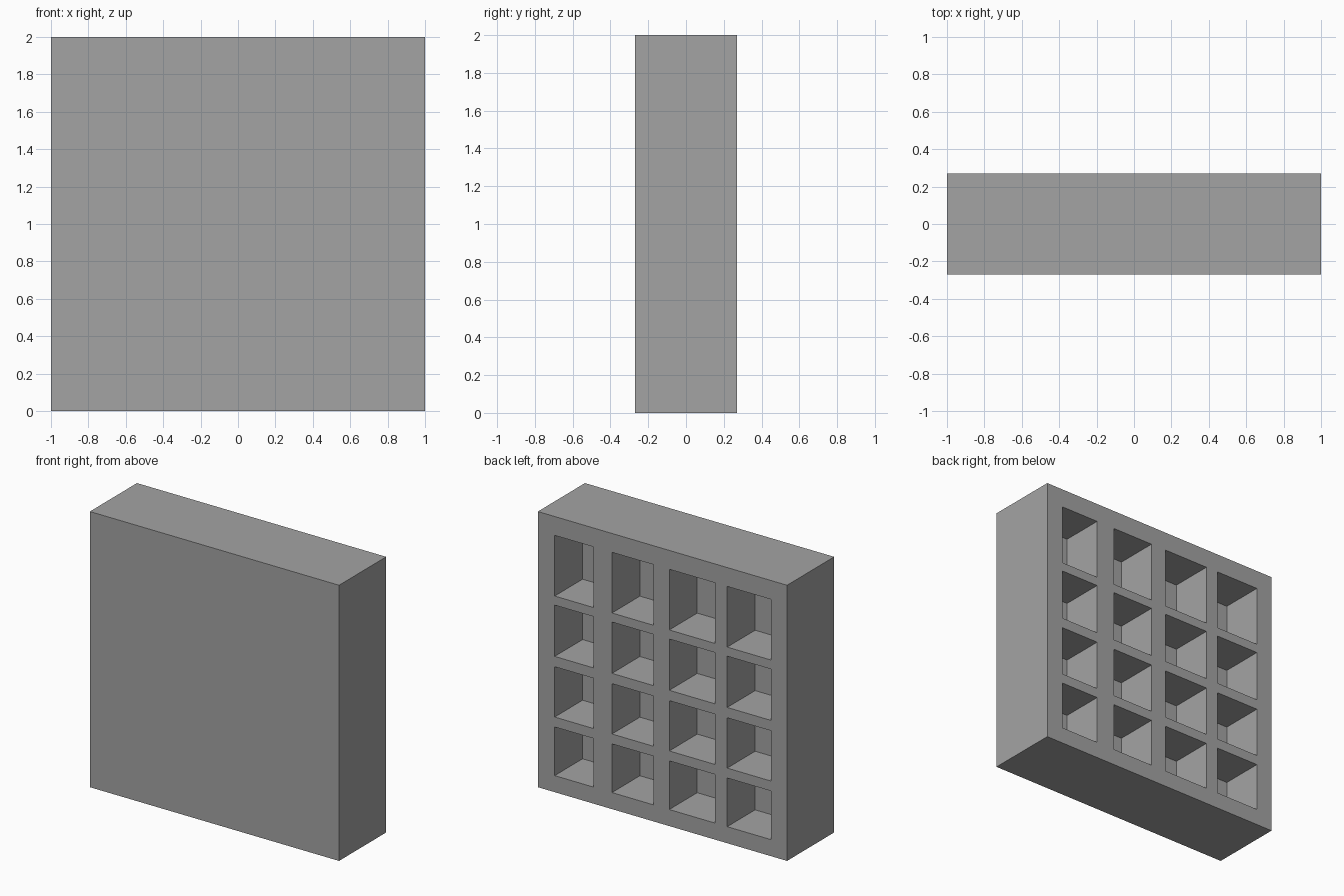
import bpy
import bmesh
from mathutils import Vector

cube = bpy.data.objects.get("Cube")
if cube:
    bpy.data.objects.remove(cube, do_unlink=True)

HALF_DEPTH = 0.27
POCKET_DEPTH = 0.32
# Opening extents of the pockets: columns along x, rows along z
COLUMNS = [(-0.87, -0.52), (-0.42, -0.055), (0.07, 0.405), (0.555, 0.865)]
ROWS = [(0.12, 0.473), (0.545, 0.91), (0.985, 1.357), (1.423, 1.863)]


def flat_material(name, value):
    mat = bpy.data.materials.new(name)
    mat.use_nodes = True
    colour = (value, value, value, 1)
    mat.diffuse_color = colour
    mat.node_tree.nodes["Principled BSDF"].inputs["Base Color"].default_value = colour
    return mat


def back_faces(bm):
    return [f for f in bm.faces if f.normal.y > 0.9]


def split_back(bm, point, normal):
    """Cut only the back panel along one line."""
    faces = back_faces(bm)
    edges = {e for f in faces for e in f.edges}
    verts = {v for f in faces for v in f.verts}
    bmesh.ops.bisect_plane(bm, geom=faces + list(edges) + list(verts),
                           plane_co=point, plane_no=normal, dist=1e-5)
    bm.normal_update()


def inside(value, spans):
    return any(low < value < high for low, high in spans)


# Solid slab
bm = bmesh.new()
bmesh.ops.create_cube(bm, size=2)
for v in bm.verts:
    v.co.y *= HALF_DEPTH
    v.co.z += 1
bm.normal_update()

# Grid lines on the back panel
for span in COLUMNS:
    for x in span:
        split_back(bm, Vector((x, 0, 0)), Vector((1, 0, 0)))
for span in ROWS:
    for z in span:
        split_back(bm, Vector((0, 0, z)), Vector((0, 0, 1)))

# Sink each cell into the slab as an open pocket
cells = []
for f in back_faces(bm):
    centre = f.calc_center_median()
    if inside(centre.x, COLUMNS) and inside(centre.z, ROWS):
        cells.append(f)
floors = bmesh.ops.extrude_discrete_faces(bm, faces=cells)["faces"]
for f in floors:
    bmesh.ops.translate(bm, verts=f.verts, vec=(0, -POCKET_DEPTH, 0))
bmesh.ops.recalc_face_normals(bm, faces=bm.faces)

mesh = bpy.data.meshes.new("pocketed_block")
bm.to_mesh(mesh)
bm.free()
mesh.materials.append(flat_material("mid_grey", 0.37))
block = bpy.data.objects.new("pocketed_block", mesh)
bpy.context.collection.objects.link(block)
